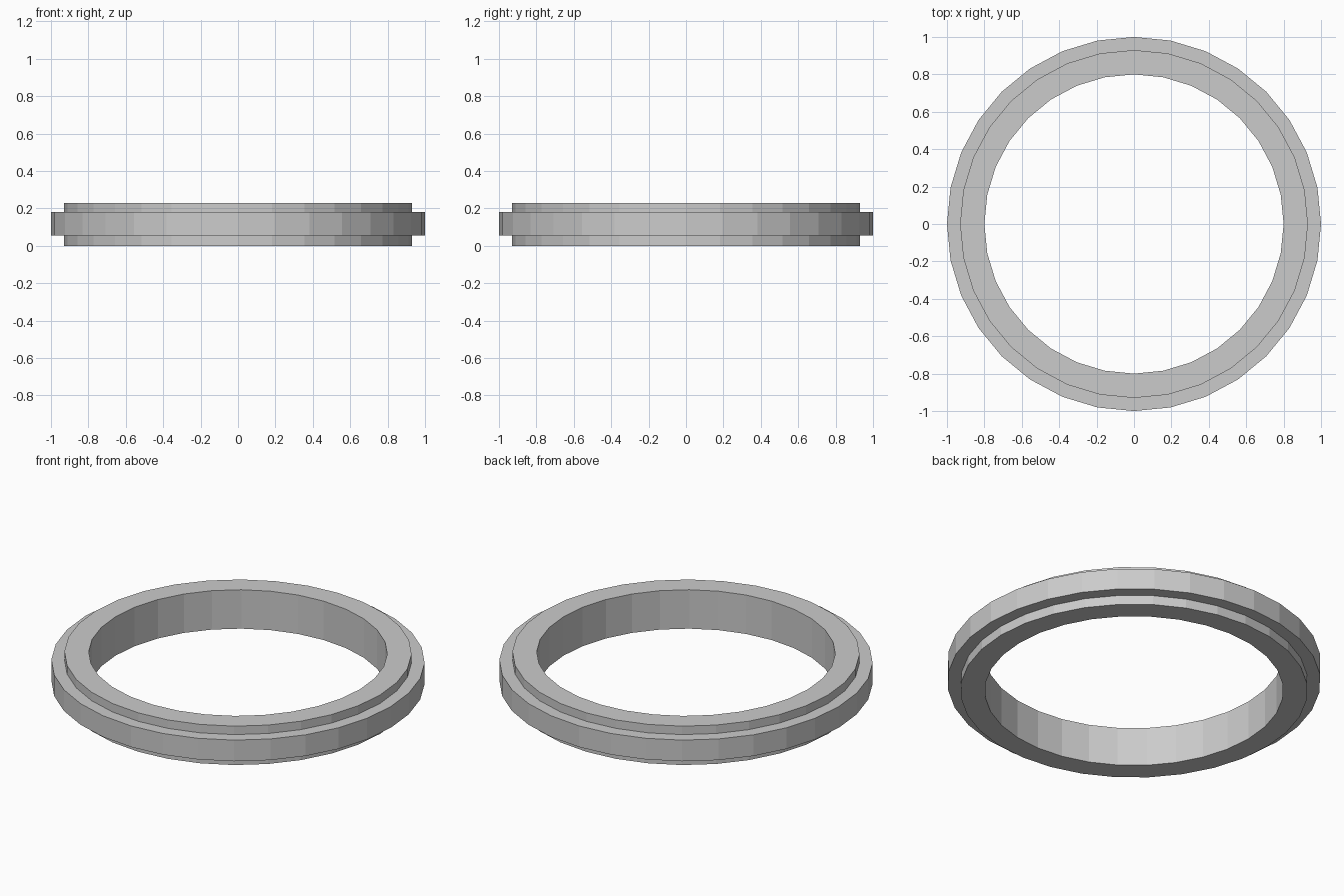
import bpy, bmesh
from math import cos, sin, tau

if "Cube" in bpy.data.objects:
    bpy.data.objects.remove(bpy.data.objects["Cube"])

SIDES = 32

# Closed cross-section of the ring: (radius, height)
PROFILE = [
    (0.80, 0.0), (0.93, 0.0), (0.93, 0.055), (1.0, 0.055),
    (1.0, 0.18), (0.93, 0.18), (0.93, 0.23), (0.80, 0.23),
]


def lathe(name, profile, sides):
    bm = bmesh.new()
    loops = [[bm.verts.new((r * cos(tau * i / sides), r * sin(tau * i / sides), z))
              for r, z in profile] for i in range(sides)]
    n = len(profile)
    for i in range(sides):
        a, b = loops[i], loops[(i + 1) % sides]
        for j in range(n):
            k = (j + 1) % n
            bm.faces.new((a[j], b[j], b[k], a[k]))
    bmesh.ops.recalc_face_normals(bm, faces=bm.faces)
    mesh = bpy.data.meshes.new(name)
    bm.to_mesh(mesh)
    bm.free()
    obj = bpy.data.objects.new(name, mesh)
    bpy.context.collection.objects.link(obj)
    return obj


# Flat-shaded ring with a raised outer band
lathe("flanged_ring", PROFILE, SIDES)
